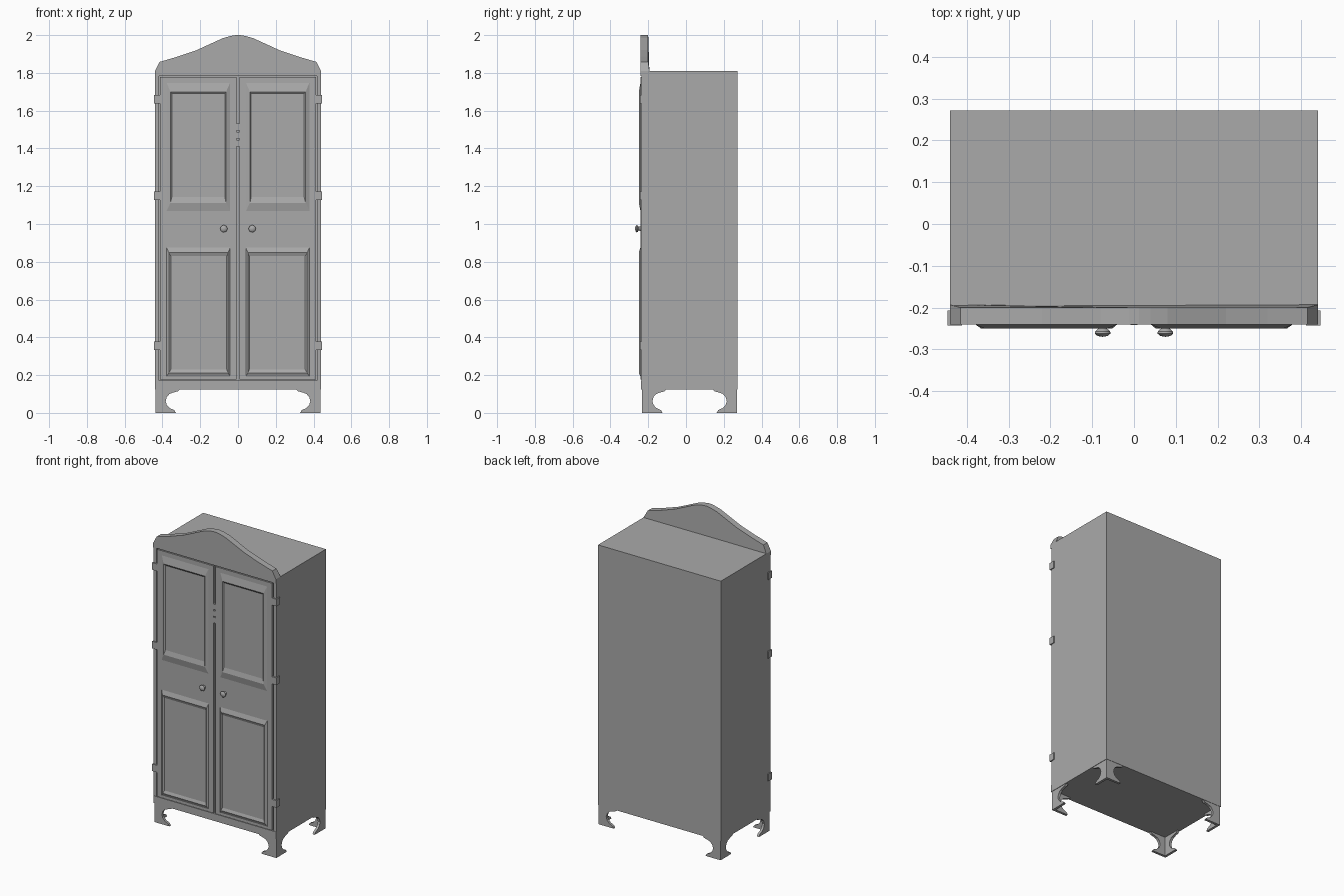
import bpy, bmesh, math
from mathutils import Matrix

old = bpy.data.objects.get("Cube")
if old:
    bpy.data.objects.remove(old, do_unlink=True)

grey = bpy.data.materials.new("plain grey")
grey.use_nodes = True
grey.diffuse_color = (0.4, 0.4, 0.4, 1)
grey.node_tree.nodes["Principled BSDF"].inputs["Base Color"].default_value = (0.4, 0.4, 0.4, 1)


def finish(name, bm, smooth=False):
    bmesh.ops.recalc_face_normals(bm, faces=bm.faces[:])
    mesh = bpy.data.meshes.new(name)
    bm.to_mesh(mesh)
    bm.free()
    mesh.materials.append(grey)
    obj = bpy.data.objects.new(name, mesh)
    bpy.context.collection.objects.link(obj)
    if smooth:
        bpy.ops.object.select_all(action='DESELECT')
        obj.select_set(True)
        bpy.context.view_layer.objects.active = obj
        bpy.ops.object.shade_smooth_by_angle(angle=math.radians(35))
    return obj


def box(name, x0, x1, y0, y1, z0, z1):
    bm = bmesh.new()
    bmesh.ops.create_cube(bm, size=1)
    for v in bm.verts:
        v.co = ((x0 + x1) / 2 + v.co.x * (x1 - x0),
                (y0 + y1) / 2 + v.co.y * (y1 - y0),
                (z0 + z1) / 2 + v.co.z * (z1 - z0))
    return finish(name, bm)


def prism(bm, outline, y0, y1):
    """Extrude an x-z outline along y."""
    face = bm.faces.new([bm.verts.new((x, y0, z)) for x, z in outline])
    new = bmesh.ops.extrude_face_region(bm, geom=[face])["geom"]
    verts = [g for g in new if isinstance(g, bmesh.types.BMVert)]
    bmesh.ops.translate(bm, verts=verts, vec=(0, y1 - y0, 0))
    return list(face.verts) + verts


def moulded_panel(name, side, loops):
    """Nested rectangles (x0, x1, z0, z1, y) joined into a raised moulding."""
    bm = bmesh.new()
    rings = []
    for x0, x1, z0, z1, y in loops:
        corners = ((x0, z0), (x1, z0), (x1, z1), (x0, z1))
        rings.append([bm.verts.new((side * x, y, z)) for x, z in corners])
    for a, b in zip(rings, rings[1:]):
        for i in range(4):
            j = (i + 1) % 4
            bm.faces.new((a[i], a[j], b[j], b[i]))
    bm.faces.new(rings[-1])
    bm.faces.new(rings[0][::-1])
    return finish(name, bm)


# Carcass and front frame
box("carcass", -0.44, 0.44, -0.222, 0.272, 0.125, 1.81)
box("bottom_rail", -0.44, 0.44, -0.238, -0.222, 0.125, 0.172)

# Arched pediment
half = [(0.44, 1.81), (0.415, 1.858), (0.32, 1.886), (0.22, 1.92), (0.15, 1.952),
        (0.08, 1.984), (0.04, 1.995), (0.012, 2.0)]
outline = [(0.44, 1.783)] + half + [(-x, z) for x, z in reversed(half)] + [(-0.44, 1.783)]
bm = bmesh.new()
for v in prism(bm, outline, -0.241, -0.2):
    if v.co.y > -0.22 and v.co.z < 1.82:
        v.co.y = -0.193
finish("pediment", bm)

# Doors with moulded panels, hinges and knobs
for side, label in ((1, "left"), (-1, "right")):
    box(label + "_stile", *sorted((side * 0.44, side * 0.419)), -0.235, -0.222, 0.172, 1.783)
    box(label + "_door", *sorted((side * 0.008, side * 0.412)), -0.241, -0.222, 0.176, 1.777)
    moulded_panel(label + "_upper_panel", side, [
        (0.04, 0.38, 1.065, 1.752, -0.24), (0.063, 0.358, 1.112, 1.7, -0.25),
        (0.07, 0.35, 1.142, 1.69, -0.243)])
    moulded_panel(label + "_lower_panel", side, [
        (0.04, 0.38, 0.19, 0.88, -0.24), (0.052, 0.366, 0.212, 0.848, -0.25),
        (0.06, 0.356, 0.23, 0.83, -0.243)])
    for n, z in enumerate((0.355, 1.15, 1.66)):
        box(f"{label}_hinge_{n + 1}", *sorted((side * 0.412, side * 0.446)),
            -0.243, -0.207, z - 0.023, z + 0.023)

    # Turned knob, lathed from a radius-depth profile
    bm = bmesh.new()
    profile = [(0, -0.27), (0.012, -0.268), (0.019, -0.262), (0.018, -0.257),
               (0.01, -0.25), (0.012, -0.24)]
    verts = [bm.verts.new((r, y, 0)) for r, y in profile]
    edges = [bm.edges.new(pair) for pair in zip(verts, verts[1:])]
    bmesh.ops.spin(bm, geom=verts + edges, cent=(0, 0, 0), axis=(0, 1, 0),
                   angle=math.tau, steps=16)
    bmesh.ops.remove_doubles(bm, verts=bm.verts[:], dist=0.0005)
    bmesh.ops.translate(bm, verts=bm.verts[:], vec=(side * 0.075, 0, 0.975))
    finish(label + "_knob", bm, smooth=True)

# Catch in the gap between the doors
for n in range(3):
    box(f"catch_{n + 1}", -0.008, 0.008, -0.242, -0.222, 1.41 + n * 0.043, 1.445 + n * 0.043)

# Scrolled bracket feet: two mitred plates at each corner
bracket = [(0, 0), (0.108, 0), (0.1, 0.014), (0.075, 0.026), (0.06, 0.042), (0.054, 0.062),
           (0.06, 0.084), (0.074, 0.1), (0.095, 0.108), (0.118, 0.114), (0.13, 0.126),
           (0, 0.126)]
for sx, side in ((1, "left"), (-1, "right")):
    for front, end in ((True, "front"), (False, "back")):
        bm = bmesh.new()
        prism(bm, bracket, 0, 0.016)
        turned = prism(bm, bracket, 0, 0.016)
        for v in turned:
            v.co.x, v.co.y = v.co.y, v.co.x
        for v in bm.verts:
            v.co.x = sx * (0.437 - v.co.x)
            v.co.y = -0.232 + v.co.y if front else 0.27 - v.co.y
        finish(f"{end}_{side}_foot", bm)
